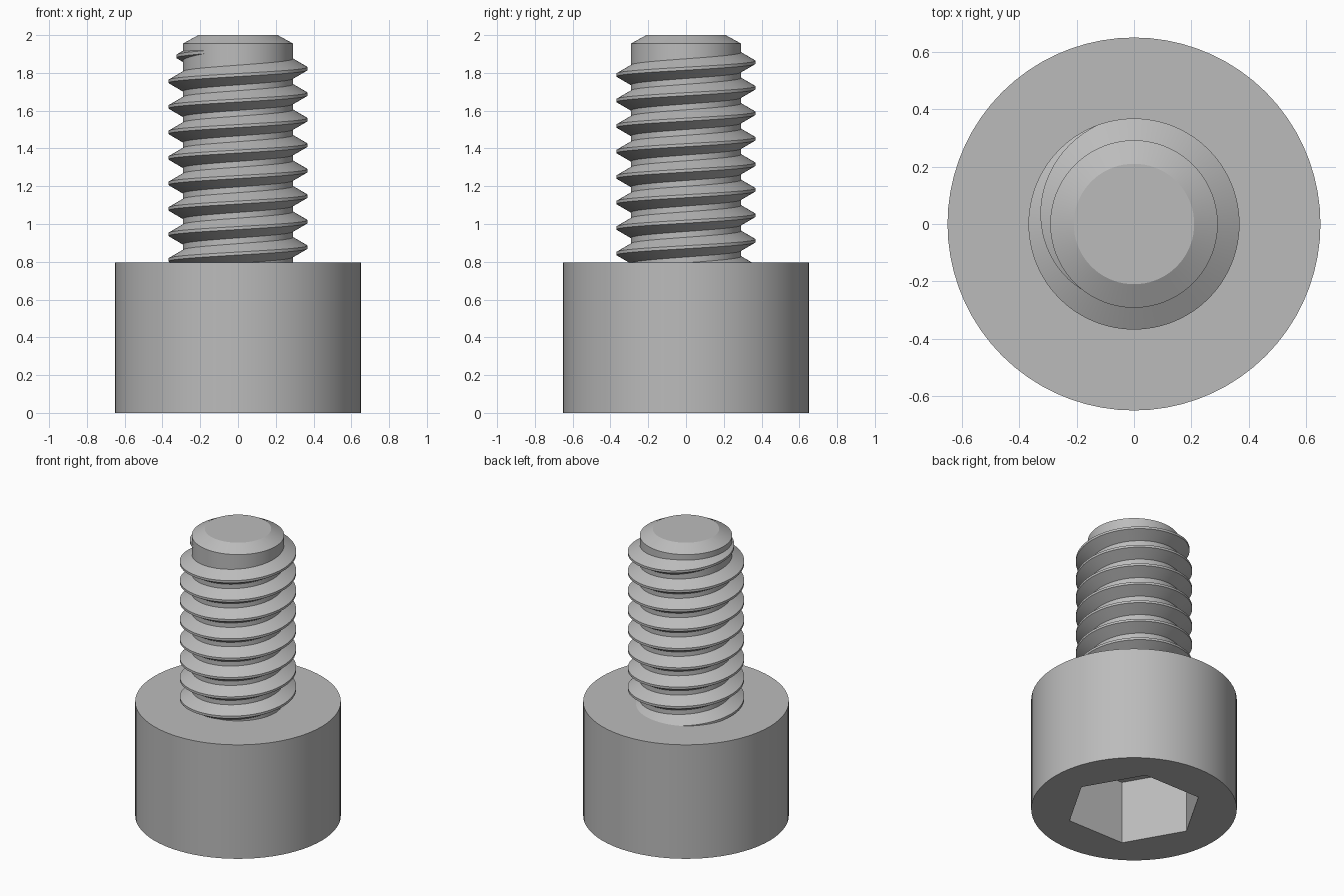
import bpy
import bmesh
from math import cos, sin, pi, radians

if "Cube" in bpy.data.objects:
    bpy.data.objects.remove(bpy.data.objects["Cube"])

SEGMENTS = 72
HEAD_RADIUS, HEAD_HEIGHT = 0.65, 0.795
CORE_RADIUS, CREST_RADIUS = 0.292, 0.368
PITCH = 0.135

steel = bpy.data.materials.new("grey steel")
steel.use_nodes = True
steel_colour = (0.5, 0.5, 0.5, 1)
steel.diffuse_color = steel_colour
steel.node_tree.nodes["Principled BSDF"].inputs["Base Color"].default_value = steel_colour


def skin(name, rings, closed_section):
    """Join successive rings of points with quads and cap both ends."""
    bm = bmesh.new()
    rows = [[bm.verts.new(p) for p in ring] for ring in rings]
    count = len(rows[0])
    for low, high in zip(rows, rows[1:]):
        for i in range(count if closed_section else count - 1):
            j = (i + 1) % count
            bm.faces.new((low[i], low[j], high[j], high[i]))
    bm.faces.new(rows[0])
    bm.faces.new(rows[-1])
    bmesh.ops.recalc_face_normals(bm, faces=bm.faces)
    mesh = bpy.data.meshes.new(name)
    bm.to_mesh(mesh)
    bm.free()
    mesh.materials.append(steel)
    obj = bpy.data.objects.new(name, mesh)
    bpy.context.collection.objects.link(obj)
    return obj


def turned(name, profile, sides=SEGMENTS):
    """Solid of revolution from (radius, height) pairs."""
    rings = [[(r * cos(2 * pi * i / sides), r * sin(2 * pi * i / sides), z)
              for i in range(sides)] for r, z in profile]
    return skin(name, rings, True)


def activate(obj):
    bpy.ops.object.select_all(action='DESELECT')
    obj.select_set(True)
    bpy.context.view_layer.objects.active = obj


# Cylindrical head with a hexagonal socket in its underside
head = turned("head", [(HEAD_RADIUS, 0), (HEAD_RADIUS, HEAD_HEIGHT)])
cutter = turned("socket_cutter", [(0.433, -0.1), (0.433, 0.44)], 6)
cutter.hide_render = True
socket = head.modifiers.new("socket", 'BOOLEAN')
socket.operation = 'DIFFERENCE'
socket.object = cutter
activate(head)
bpy.ops.object.modifier_apply(modifier=socket.name)
bpy.data.objects.remove(cutter)

# Shank core with a chamfered tip
core = turned("shank_core", [(CORE_RADIUS, 0.6), (CORE_RADIUS, 1.955), (0.21, 2)])

# Right-handed helical thread that sinks into the core at its upper end
START_Z, START_ANGLE = 0.675, 180
TURNS = 9
FADE_START, FADE_END = 9 * 360 + 110, 9 * 360 + 232
STEP = 5
sections = []
for degrees in range(START_ANGLE, FADE_END + STEP, STEP):
    fade = max(0, (degrees - FADE_START) / (FADE_END - FADE_START))
    sink = fade * (CREST_RADIUS - CORE_RADIUS)
    z = START_Z + PITCH * (degrees - START_ANGLE) / 360
    a = radians(degrees)
    section = [(CORE_RADIUS - 0.01, -0.058), (CREST_RADIUS, -0.008),
               (CREST_RADIUS, 0.008), (CORE_RADIUS - 0.01, 0.058)]
    sections.append([((r - sink) * cos(a), (r - sink) * sin(a), z + dz)
                     for r, dz in section])
thread = skin("thread", sections, True)

# Smooth curved surfaces while keeping the machined edges crisp
for part in (head, core, thread):
    activate(part)
    bpy.ops.object.shade_smooth_by_angle(angle=radians(25))
